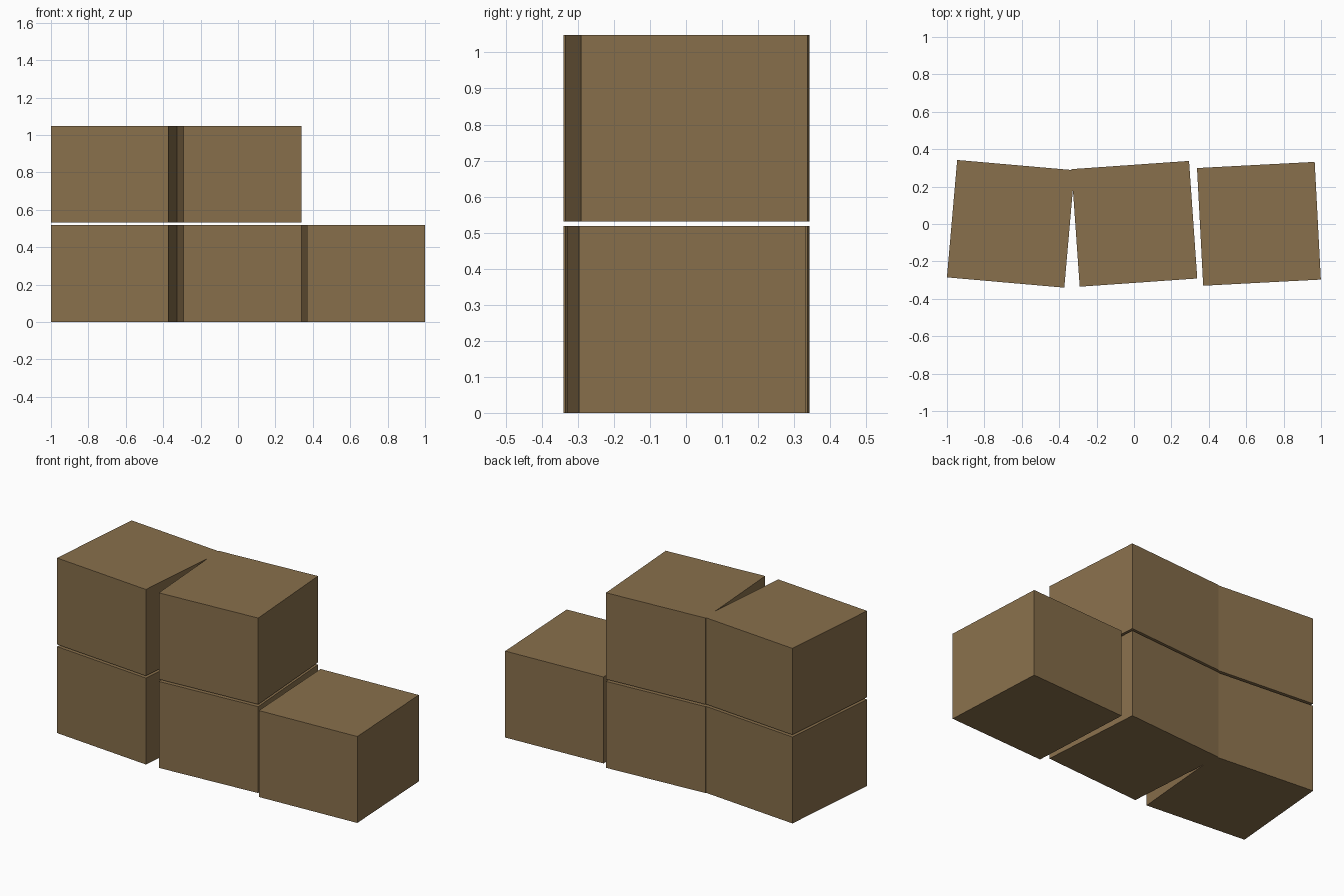
import bpy
from math import radians

# Remove the default cube
default = bpy.data.objects.get("Cube")
if default:
    bpy.data.objects.remove(default, do_unlink=True)

# Cardboard brown
brown = bpy.data.materials.new("cardboard_brown")
brown.use_nodes = True
colour = (0.25, 0.162, 0.072, 1)
brown.diffuse_color = colour
brown.node_tree.nodes["Principled BSDF"].inputs["Base Color"].default_value = colour

SIDE, HEIGHT, LEVEL = 0.63, 0.518, 0.531


def crate(name, x, turn, level):
    """A plain box turned slightly about z, stacked at the given level."""
    z = level * LEVEL + HEIGHT / 2
    bpy.ops.mesh.primitive_cube_add(size=1, location=(x, 0.001, z),
                                    rotation=(0, 0, radians(turn)))
    box = bpy.context.object
    box.name = name
    box.scale = (SIDE, SIDE, HEIGHT)
    box.data.materials.append(brown)


# Stacks: name, x, turn in degrees, number of boxes
for side, x, turn, count in (("right", -0.659, -5, 2),
                             ("middle", 0.002, 4, 2),
                             ("left", 0.668, 3, 1)):
    for level in range(count):
        crate(f"{side}_{('lower', 'upper')[level]}_box", x, turn, level)
